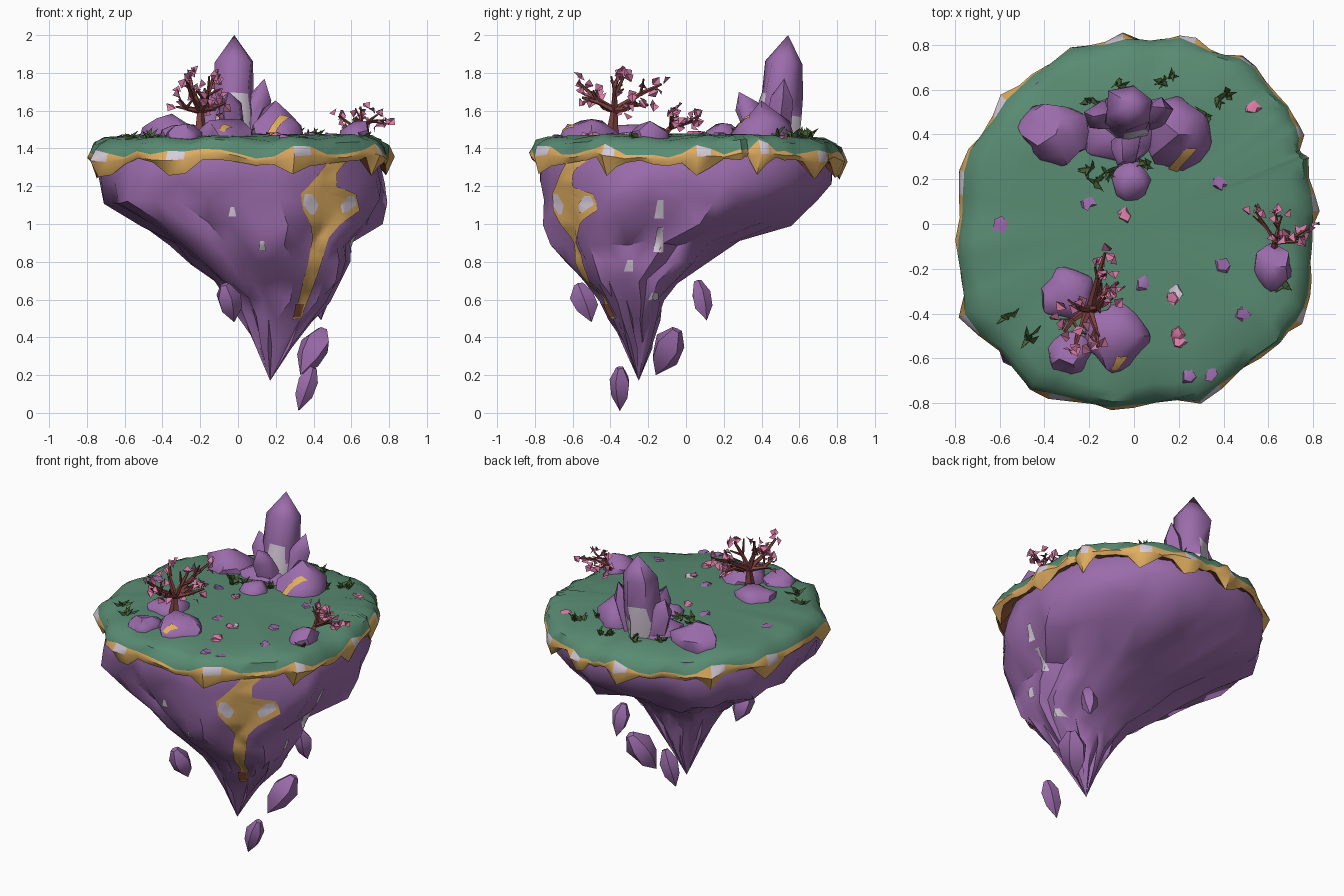
import bpy, bmesh, math, random
from mathutils import Vector, noise
from mathutils.bvhtree import BVHTree

random.seed(7)
if "Cube" in bpy.data.objects:
    bpy.data.objects.remove(bpy.data.objects["Cube"])


def material(name, r, g, b):
    m = bpy.data.materials.new(name)
    m.use_nodes = True
    m.diffuse_color = (r, g, b, 1)
    m.node_tree.nodes["Principled BSDF"].inputs["Base Color"].default_value = (r, g, b, 1)
    return m


PURPLE = material("purple rock", .33, .15, .41)
GREEN = material("meadow green", .1, .26, .17)
ORANGE = material("ochre soil", .74, .42, .12)
WHITE = material("pale mineral", .68, .6, .7)
BARK = material("red bark", .22, .055, .05)
PINK = material("pink blossom", .7, .2, .38)
RUST = material("rust soil", .3, .09, .045)
GRASS = material("dark grass", .06, .11, .035)


def jitter(s):
    return Vector([random.uniform(-s, s) for _ in range(3)])


def finish(name, bm, mats, angle=35):
    """Turn a bmesh into an object, smooth except at sharp edges."""
    bmesh.ops.remove_doubles(bm, verts=bm.verts, dist=.0005)
    me = bpy.data.meshes.new(name)
    bm.to_mesh(me)
    bm.free()
    for m in mats:
        me.materials.append(m)
    ob = bpy.data.objects.new(name, me)
    bpy.context.collection.objects.link(ob)
    bpy.ops.object.select_all(action='DESELECT')
    ob.select_set(True)
    bpy.context.view_layer.objects.active = ob
    bpy.ops.object.shade_smooth_by_angle(angle=math.radians(angle))
    return ob


def loft(bm, rings, rule=lambda i, j: 0):
    """Skin closed rings of points; rule(ring, side) gives the material."""
    loops = [[bm.verts.new(p) for p in ring] for ring in rings]
    n = len(loops[0])
    for i in range(len(loops) - 1):
        for j in range(n):
            k = (j + 1) % n
            f = bm.faces.new((loops[i][j], loops[i][k], loops[i + 1][k], loops[i + 1][j]))
            f.material_index = rule(i, j)


def spindle(bm, a, b, profile, sides=5, rough=0.0, rule=lambda i, j: 0):
    """Rings of (distance along, radius) about the line from a to b."""
    a, b = Vector(a), Vector(b)
    turn = (b - a).to_track_quat('Z', 'Y')
    rings = []
    for t, r in profile:
        ring = []
        for j in range(sides):
            q = math.tau * (j + .5) / sides
            ring.append(a.lerp(b, t) + turn @ Vector((r * math.cos(q), r * math.sin(q), 0))
                        + jitter(rough * r))
        rings.append(ring)
    loft(bm, rings, rule)


def surface(ob):
    return BVHTree.FromPolygons([v.co for v in ob.data.vertices],
                                [p.vertices[:] for p in ob.data.polygons])


RAYS = {"front": (lambda u, v: (u, -3, v), (0, 1, 0)),
        "side": (lambda u, v: (3, u, v), (-1, 0, 0)),
        "top": (lambda u, v: (u, v, 3), (0, 0, -1))}


def decal(name, tree, view, rows, mat, lift=.007, cols=6, steps=4):
    """Thin patch laid on a surface; rows are (v, u low, u high)."""
    origin, way = RAYS[view]
    bm = bmesh.new()
    grid = []
    for a, b in zip(rows, rows[1:]):
        for s in range(steps + (b is rows[-1])):
            v, lo, hi = Vector(a).lerp(Vector(b), s / steps)
            line = []
            for c in range(cols + 1):
                p, nrm, _, _ = tree.ray_cast(Vector(origin(lo + (hi - lo) * c / cols, v)), Vector(way))
                line.append(bm.verts.new(p + nrm * lift) if p else None)
            grid.append(line)
    for a, b in zip(grid, grid[1:]):
        for c in range(cols):
            quad = (a[c], a[c + 1], b[c + 1], b[c])
            if all(quad):
                bm.faces.new(quad)
    finish(name, bm, [mat])


# Hanging rock body: z, x low, x high, y low, y high
levels = [(1.42, -.72, .7, -.74, .74), (1.32, -.75, .74, -.77, .78), (1.22, -.75, .76, -.76, .77),
          (1.12, -.73, .76, -.74, .69), (1, -.52, .73, -.72, .53), (.9, -.34, .61, -.69, .25),
          (.8, -.23, .59, -.64, .11), (.7, -.11, .55, -.54, -.05), (.6, -.03, .48, -.45, -.12),
          (.5, .03, .39, -.39, -.15), (.35, .1, .28, -.32, -.19), (.17, .17, .17, -.25, -.25)]
SIDES = 32
rings = []
for z, xa, xb, ya, yb in levels:
    ring = []
    rugged = min(1, max(0, (1.4 - z) * 3))
    for j in range(SIDES):
        q = math.tau * j / SIDES
        c, s = math.cos(q), math.sin(q)
        k = 1 + rugged * (.12 * noise.noise(Vector((c * 2.2, s * 2.2, z * 1.8)))
                          + .1 * noise.noise(Vector((c * 4.5, s * 4.5, z * 3))))
        c, s = [math.copysign(abs(t) ** .88, t) * k for t in (c, s)]
        p = Vector(((xa + xb + (xb - xa) * c) / 2, (ya + yb + (yb - ya) * s) / 2, z))
        if .2 < z < 1.3:
            p += jitter(.016)
        ring.append(p)
    rings.append(ring)
bm = bmesh.new()
loft(bm, rings[::-1])
bmesh.ops.triangulate(bm, faces=bm.faces)
body = finish("island_rock", bm, [PURPLE], 45)
rock = surface(body)

# Rim of the meadow, anticlockwise from the +x side
rim = [Vector(p) for p in ((.79, -.02), (.78, .28), (.74, .33), (.69, .53), (.47, .73), (.2, .82), (.03, .82),
                           (-.28, .78), (-.51, .62), (-.73, .33), (-.79, -.07), (-.75, -.4), (-.46, -.73),
                           (-.1, -.82), (.29, -.78), (.65, -.53), (.78, -.32))]
N = 68
outline = [a.lerp(b, t / 4) for a, b in zip(rim, rim[1:] + rim[:1]) for t in range(4)]

# Grass cap with a ragged soil fringe and pointed drips
drip = [0.0] * N
for j in range(2, N - 2, 6):
    m = j + random.randint(-1, 1)
    drip[m] = random.uniform(.7, 1.1)
    drip[m + 1] = random.uniform(.4, .8)
bands = [(0, 1.48, 0, 0), (.35, 1.475, 0, 0), (.7, 1.468, 0, 0), (.9, 1.455, 0, 0), (.975, 1.425, 0, 0),
         (1, 1.37, .035, .015), (1.005, 1.35, -.01, .035), (.985, 1.33, -.09, .01), (.9, 1.36, 0, 0)]
rings = []
for f, z, pull, out in bands:
    ring = []
    for j, p in enumerate(outline):
        d = p.normalized()
        q = p * f + d * out * drip[j]
        dz = pull * drip[j] + .05 * f ** 4 * noise.noise(Vector((d.x * 3, d.y * 3, 8)))
        if f > .89:
            dz += random.uniform(-.01, .01)
            q += d * random.uniform(-.008, .008)
        ring.append((q.x, q.y, z + dz))
    rings.append(ring)


def fringe(i, j):
    full = drip[j] and drip[(j + 1) % N]
    if i < 5:
        return 0
    if i == 5:
        return 2 if full else 1
    return 1 if i == 6 else 3


bm = bmesh.new()
loft(bm, rings[::-1], lambda i, j: fringe(len(bands) - 2 - i, j))
cap = finish("grass_cap", bm, [GREEN, ORANGE, WHITE, RUST], 45)
ground = surface(cap)

# Soil stream and mineral stains on the rock
decal("soil_stream", rock, "front", [(1.37, .5, .6), (1.27, .43, .52), (1.2, .37, .52), (1.16, .33, .62),
      (1.07, .34, .64), (1, .38, .54), (.93, .39, .48), (.8, .37, .44), (.65, .33, .39), (.5, .29, .33)], ORANGE)
decal("stream_foot", rock, "front", [(.58, .3, .35), (.51, .29, .33)], RUST, .009)
decal("stain_left", rock, "front", [(1.16, .35, .39), (1.1, .34, .42), (1.05, .38, .4)], WHITE, .009)
decal("stain_right", rock, "front", [(1.15, .58, .61), (1.1, .54, .62), (1.06, .55, .57)], WHITE, .009)
for v, u in ((1.06, -.03), (.88, .13)):
    decal("front_stain", rock, "front", [(v + .03, u - .01, u + .01), (v - .02, u - .02, u + .02)], WHITE)
for v, u, h in ((1.08, -.14, .05), (.92, -.14, .07), (.78, -.3, .03), (.62, -.17, .02)):
    decal("side_stain", rock, "side", [(v + h, u - .01, u + .02), (v - h, u - .03, u + .02)], WHITE)

# Boulders on the meadow: x, y, x radius, y radius, top
bm = bmesh.new()
for x, y, rx, ry, top in ((-.35, .4, .16, .14, 1.56), (.2, .4, .15, .17, 1.62), (-.01, .19, .09, .1, 1.54),
                          (-.06, .42, .17, .15, 1.55), (-.29, -.31, .13, .13, 1.55),
                          (-.08, -.5, .15, .16, 1.55), (-.29, -.57, .1, .1, 1.53), (.62, -.19, .09, .11, 1.54)):
    ball = bmesh.ops.create_icosphere(bm, subdivisions=2, radius=1)["verts"]
    for v in ball:
        k = 1 + .35 * noise.noise(v.co * 1.5 + Vector((x, y, 0)) * 9)
        v.co = Vector((x + v.co.x * rx * k, y + v.co.y * ry * k, 1.44 + v.co.z * (top - 1.44) * k))
boulders = finish("boulders", bm, [PURPLE], 45)
stones = surface(boulders)
decal("boulder_soil", stones, "top", [(.17, .12, .15), (.26, .16, .21), (.34, .23, .28)], ORANGE)
decal("small_boulder_soil", stones, "top", [(-.67, -.11, -.09), (-.59, -.08, -.03)], ORANGE)

# Crystal cluster
bm = bmesh.new()
spindle(bm, (-.03, .47, 1.43), (-.02, .54, 2), [(0, .12), (.27, .115), (.45, .112), (.75, .105), (1, 0)], 6, .1,
        lambda i, j: 1 if i == 0 or (i == 1 and j % 3 == 1) else 0)
for a, b, r in (((.05, .47, 1.44), (.14, .52, 1.77), .075), ((-.1, .48, 1.44), (-.18, .48, 1.72), .08),
                ((-.03, .4, 1.44), (-.05, .28, 1.7), .075)):
    spindle(bm, a, b, [(0, r), (.7, r * .85), (1, 0)], 5, .1)
finish("crystals", bm, [PURPLE, WHITE], 62)

# Loose rocks floating below: foot, head, radius
for a, b, r in (((-.02, -.5, .48), (-.07, -.57, .68), .07), ((.33, -.16, .2), (.45, -.05, .44), .085),
                ((.32, -.35, .01), (.4, -.35, .24), .06), ((.44, .11, .49), (.42, .06, .7), .055)):
    bm = bmesh.new()
    spindle(bm, a, b, [(0, 0), (.35, r * .85), (.7, r), (1, r * .35), (1, 0)], 5, .12)
    finish("floating_rock", bm, [PURPLE], 45)


# Blossom trees: short trunk, bent branches with twigs, folded petals
def tree(name, root, fork, tips, thick, petal):
    wood, bloom = bmesh.new(), bmesh.new()
    fork = Vector(fork)

    def limb(a, b, r):
        spindle(wood, a, b, [(0, r), (1, r * .55)], 5)

    def blossom(p, count):
        for _ in range(count):
            c = p + jitter(petal * .8)
            u, w = jitter(petal).normalized() * petal, jitter(petal)
            n = u.cross(w).normalized() * petal * .4
            side = u.cross(n).normalized() * petal * .65
            a, b, d, e = [bloom.verts.new(q) for q in (c - u * .7, c + side + n, c + u * .7, c - side + n)]
            bloom.faces.new((a, b, d))
            bloom.faces.new((a, d, e))

    limb(root, fork, thick * 1.7)
    for tip in tips:
        tip = Vector(tip)
        mid = fork.lerp(tip, .5) + jitter(thick)
        limb(fork, mid, thick)
        limb(mid, tip, thick * .65)
        blossom(tip, 3)
        for _ in range(2):
            end = mid.lerp(tip, .5) + jitter(thick * 3)
            limb(mid, end, thick * .45)
            blossom(end, 1)
    finish(name + "_branches", wood, [BARK])
    finish(name + "_blossom", bloom, [PINK])


tree("large_tree", (-.2, -.39, 1.48), (-.2, -.38, 1.6),
     [(-.27, -.57, 1.75), (-.31, -.48, 1.66), (-.26, -.35, 1.81), (-.13, -.33, 1.78),
      (-.13, -.13, 1.74), (-.07, -.26, 1.64), (-.16, -.55, 1.67), (-.14, -.2, 1.63)], .02, .042)
tree("small_tree", (.62, -.13, 1.46), (.63, -.08, 1.51), [(.54, .06, 1.57), (.65, -.06, 1.62),
     (.78, -.02, 1.55), (.63, .06, 1.55), (.74, -.08, 1.58)], .013, .038)

# Fallen petals and pebbles on the meadow
for name, mat, spots in (("fallen_petal", PINK, ((.17, -.33), (.19, -.49), (-.04, .04), (.53, .52), (.2, -.53))),
                         ("pale_chip", WHITE, ((.19, -.31),)),
                         ("pebble", PURPLE, ((-.6, 0), (.38, .18), (.4, -.19), (.48, -.4), (.34, -.67),
                                             (.04, -.27), (-.21, .09), (.25, -.68)))):
    bm = bmesh.new()
    for x, y in spots:
        p = ground.ray_cast(Vector((x, y, 3)), Vector((0, 0, -1)))[0]
        spindle(bm, p, p + Vector((0, 0, .009)), [(0, .035), (1, .025), (1, 0)], 5, .3)
    finish(name, bm, [mat])

# Dark grass tufts
bm = bmesh.new()
for x, y in ((-.07, .63), (-.04, .6), (.13, .63), (.16, .66), (-.2, .24), (-.12, .23), (-.17, .19), (.05, .27),
             (-.56, -.41), (-.47, -.51), (.38, .56), (.42, .58), (.66, -.27), (-.2, .55), (.32, .48)):
    p = ground.ray_cast(Vector((x, y, 3)), Vector((0, 0, -1)))[0]
    for _ in range(6):
        a = p + jitter(.015)
        lean = jitter(.05)
        lean.z = random.uniform(.02, .045)
        spindle(bm, a, a + lean, [(0, .016), (1, 0)], 3)
finish("grass_tufts", bm, [GRASS])
